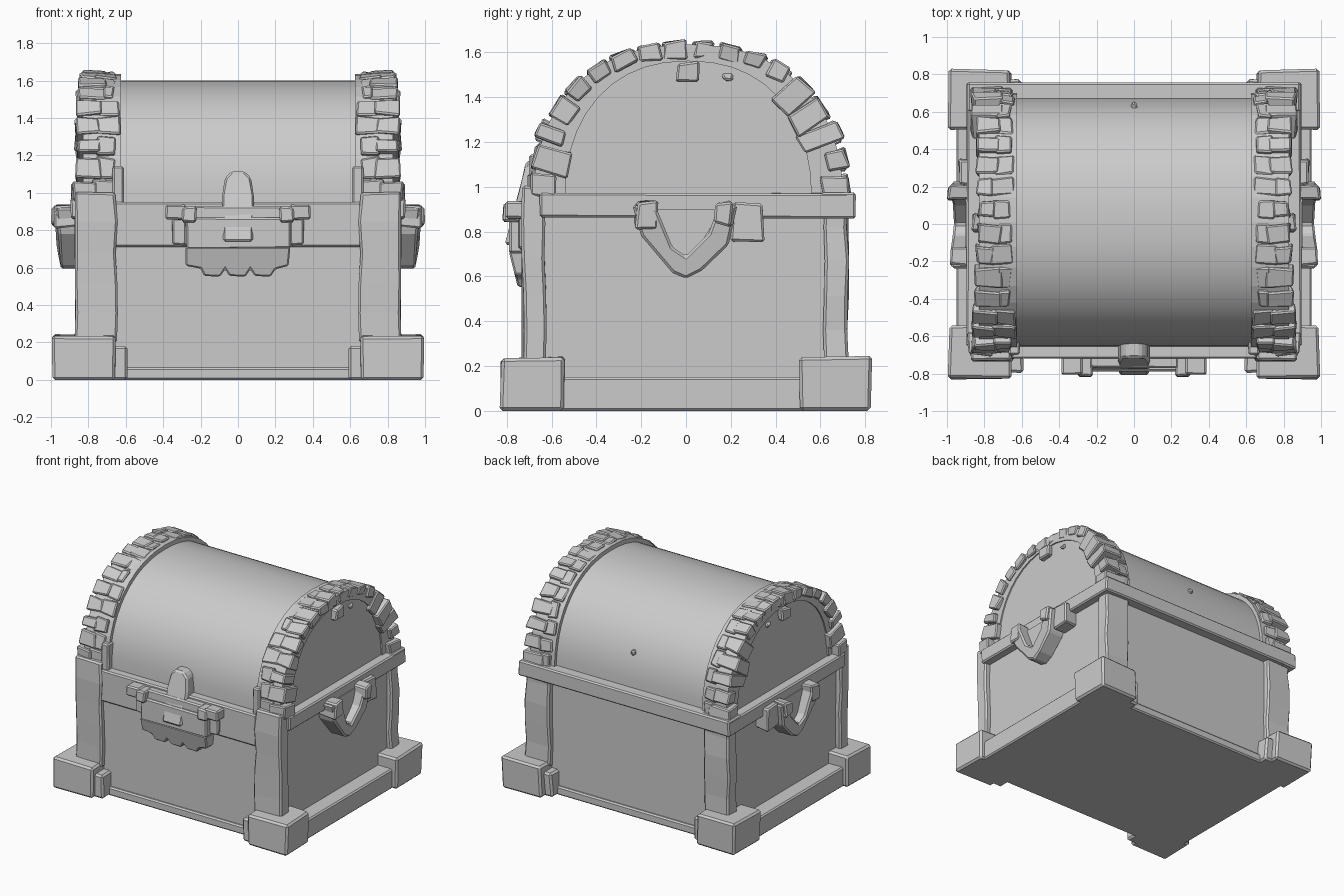
import bpy, bmesh, math, random
from mathutils import Matrix, Vector

if "Cube" in bpy.data.objects:
    bpy.data.objects.remove(bpy.data.objects["Cube"])

random.seed(7)


def finish(name, bm, mirror="", bevel=0.0, smooth=False):
    bmesh.ops.recalc_face_normals(bm, faces=bm.faces[:])
    me = bpy.data.meshes.new(name)
    bm.to_mesh(me)
    bm.free()
    ob = bpy.data.objects.new(name, me)
    bpy.context.collection.objects.link(ob)
    if bevel:
        m = ob.modifiers.new("Bevel", "BEVEL")
        m.width, m.segments = bevel, 1
    if mirror:
        m = ob.modifiers.new("Mirror", "MIRROR")
        m.use_axis = ("x" in mirror, "y" in mirror, False)
        m.use_mirror_merge = False
    if smooth:
        bpy.context.view_layer.objects.active = ob
        ob.select_set(True)
        bpy.ops.object.shade_smooth_by_angle(angle=math.radians(30))
        ob.select_set(False)
    return ob


def add_box(bm, lo, hi, jit=0.0, cuts=0, mat=Matrix()):
    """Box made of stacked rings; jitter gives hand-hewn edges."""
    rings = []
    for i in range(cuts + 2):
        z = lo[2] + (hi[2] - lo[2]) * i / (cuts + 1)
        ring = []
        for x, y in ((lo[0], lo[1]), (hi[0], lo[1]), (hi[0], hi[1]), (lo[0], hi[1])):
            off = Vector([random.uniform(-jit, jit) for _ in range(3)])
            if lo[2] == 0.0 and i == 0:
                off.z = 0.0  # keep the underside on the ground
            ring.append(bm.verts.new(mat @ (Vector((x, y, z)) + off)))
        rings.append(ring)
    bm.faces.new(rings[0][::-1])
    bm.faces.new(rings[-1])
    for a, b in zip(rings, rings[1:]):
        for i in range(4):
            j = (i + 1) % 4
            bm.faces.new((a[i], a[j], b[j], b[i]))


def boxes(name, items, mirror="", jit=0.0, cuts=0, bevel=0.01):
    bm = bmesh.new()
    for x0, x1, y0, y1, z0, z1 in items:
        add_box(bm, (x0, y0, z0), (x1, y1, z1), jit, cuts)
    return finish(name, bm, mirror, bevel)


def extrude(name, pts, vec, mirror="", bevel=0.0, smooth=False, tweak=None):
    """Prism from an outline; tweak reshapes the far end."""
    bm = bmesh.new()
    near = [bm.verts.new(p) for p in pts]
    far = [bm.verts.new(Vector(p) + Vector(vec)) for p in pts]
    if tweak:
        for v in far:
            tweak(v)
    bm.faces.new(near[::-1])
    bm.faces.new(far)
    for i in range(len(pts)):
        j = (i + 1) % len(pts)
        bm.faces.new((near[i], near[j], far[j], far[i]))
    return finish(name, bm, mirror, bevel, smooth)


def arch(a, h, n=28, base=0.94, yc=0.01, p=2.25):
    """Lid curve from the front (-y) over the top to the back."""
    out = []
    for i in range(n + 1):
        t = math.pi * (1 - i / n)
        c, s = math.cos(t), max(math.sin(t), 0)
        out.append((yc + a * math.copysign(abs(c) ** (2 / p), c), base + h * s ** (2 / p)))
    return out


# chest body and base
boxes("body", [(-0.83, 0.83, -0.69, 0.68, 0.0, 0.95)])
boxes("base_front_back", [(-0.8, 0.8, -0.71, 0.70, 0.0, 0.065)])
boxes("base_side", [(0.75, 0.95, -0.6, 0.6, 0.0, 0.15)], "x")

# corner feet with an uneven inner plate
boxes("back_foot", [(0.66, 0.99, 0.51, 0.825, 0.0, 0.24), (0.60, 0.9, 0.58, 0.77, 0.0, 0.18)], "x", 0.008, bevel=0.014)
boxes("front_foot", [(0.66, 0.99, -0.825, -0.54, 0.0, 0.24), (0.59, 0.86, -0.79, -0.6, 0.0, 0.18)], "x", 0.008, bevel=0.014)

# corner posts
boxes("front_post", [(0.65, 0.865, -0.73, -0.63, 0.2, 1.0)], "x", 0.009, 4, 0.012)
boxes("back_post", [(0.65, 0.865, 0.62, 0.72, 0.2, 0.98)], "x", 0.009, 4, 0.012)

# rims around the chest mouth
boxes("front_rim", [(-0.66, 0.66, -0.72, -0.6, 0.71, 0.95)])
boxes("side_rim", [(0.78, 0.895, -0.65, 0.755, 0.86, 0.97)], "x", 0.004)
boxes("back_rim", [(-0.89, 0.89, 0.6, 0.757, 0.86, 0.975)])

# rounded lid, end panels and end bands
extrude("lid_barrel", [(-0.66, y, z) for y, z in arch(0.665, 0.662)], (1.32, 0, 0), smooth=True)
extrude("lid_end_panel", [(0.6, y, z) for y, z in arch(0.62, 0.66)], (0.22, 0, 0), "x")
ring = arch(0.69, 0.695, 20) + arch(0.55, 0.62, 20)[::-1]
extrude("lid_band", [(0.625, y, z) for y, z in ring], (0.205, 0, 0), "x")

# rough stone-like blocks along each band, spaced by arc length
bm = bmesh.new()
path = [Vector((0, y, z)) for y, z in arch(0.69, 0.695, 200)]
total = sum((b - a).length for a, b in zip(path, path[1:]))
count, run, k = 18, 0.0, 0
for a, b in zip(path, path[1:]):
    run += (b - a).length
    if k < count and run >= total * (k + 0.5) / count:
        t = (b - a).normalized()
        nrm = Vector((0, -t.z, t.y))
        mat = Matrix.Translation(b) @ Matrix(((1, 0, 0), t, nrm)).transposed().to_4x4()
        low = 1 - (b.z - 0.94) / 0.7
        half = random.uniform(0.045, 0.06)
        top = random.uniform(0.008, 0.04) if b.z < 1.55 else random.uniform(0.01, 0.022)
        deep = random.choice((0.06, 0.09, 0.15)) if b.z < 1.5 else 0.06
        x0 = random.uniform(0.635, 0.67)
        xm = random.uniform(0.72, 0.78)
        x1 = 0.84 + 0.035 * low + random.uniform(-0.01, 0.012)
        add_box(bm, (x0, -half, -0.07), (xm, half, top * 0.6), 0.01, 0, mat)
        add_box(bm, (xm - 0.02, -half, -deep), (x1, half * 0.9, top), 0.012, 0, mat)
        k += 1
finish("lid_blocks", bm, "x", 0.008)

# inner trim where the band meets the front
boxes("band_trim", [(0.61, 0.67, -0.7, -0.6, 0.72, 1.14)], "x", 0.005, 2)

# studs on the lid ends and the chip on the lid back
boxes("lid_end_studs", [(0.79, 0.865, -0.035, 0.055, 1.47, 1.555), (0.79, 0.84, 0.16, 0.21, 1.47, 1.51)], "x", 0.012)
boxes("lid_back_chip", [(-0.02, 0.02, 0.58, 0.655, 1.2, 1.25)], jit=0.01)

# lock: plate, scalloped lower lip, hinge bars and hasp
boxes("lock_plate", [(-0.28, 0.28, -0.79, -0.66, 0.70, 0.87)], jit=0.005)
lip = [(-0.28, 0.71), (-0.28, 0.61), (-0.2, 0.595)]
for cx in (-0.135, 0.0, 0.135):
    lip += [(cx - 0.045, 0.555), (cx + 0.04, 0.553), (cx + 0.066, 0.592)]
lip += [(0.27, 0.61), (0.28, 0.71)]


def slope(v):  # lower edge leans back to the body
    v.co.y += 0.25 * (0.71 - v.co.z)


extrude("lock_lip", [(x, -0.66, z) for x, z in lip], (0, -0.13, 0), bevel=0.008, tweak=slope)
boxes("lock_bars", [(0.27, 0.385, -0.80, -0.68, 0.855, 0.935), (0.22, 0.3, -0.815, -0.68, 0.84, 0.925),
                    (0.28, 0.35, -0.745, -0.68, 0.72, 0.86)], "x", 0.006)
boxes("lock_crossbar", [(-0.24, 0.24, -0.77, -0.66, 0.85, 0.93)], jit=0.004)
hasp = [(-0.08, 0.74), (0.08, 0.74), (0.085, 0.98), (0.07, 1.08), (0.035, 1.115), (-0.035, 1.115), (-0.07, 1.08), (-0.085, 0.98)]


def lean(v):  # thick over the lock, following the lid above
    v.co.y = -0.81 if v.co.z < 0.9 else -0.735 + 0.15 * (v.co.z - 0.98)


extrude("lock_hasp", [(x, -0.62, z) for x, z in hasp], (0, -0.1, 0), bevel=0.012, tweak=lean)

# drop handles on both ends: V loop, sunken back and mounts
loop = [(-0.24, 0.92), (-0.2, 0.78), (-0.06, 0.615), (0.0, 0.59), (0.07, 0.625), (0.19, 0.74), (0.23, 0.92),
        (0.14, 0.9), (0.1, 0.79), (0.0, 0.69), (-0.06, 0.73), (-0.13, 0.9)]


def taper(v):
    v.co.x = 0.985 - 0.13 * (0.92 - v.co.z) + random.uniform(-0.01, 0.01)


extrude("handle_loop", [(0.82, y, z) for y, z in loop], (0.15, 0, 0), "x", 0.012, tweak=taper)
extrude("handle_back", [(0.82, y, z) for y, z in ((-0.15, 0.9), (-0.06, 0.7), (0.02, 0.67), (0.16, 0.9))],
        (0.08, 0, 0), "x")
boxes("handle_mounts", [(0.82, 0.99, -0.22, -0.13, 0.82, 0.935), (0.82, 0.99, 0.13, 0.21, 0.83, 0.935),
                        (0.82, 0.93, 0.2, 0.345, 0.75, 0.925)], "x", 0.012)
